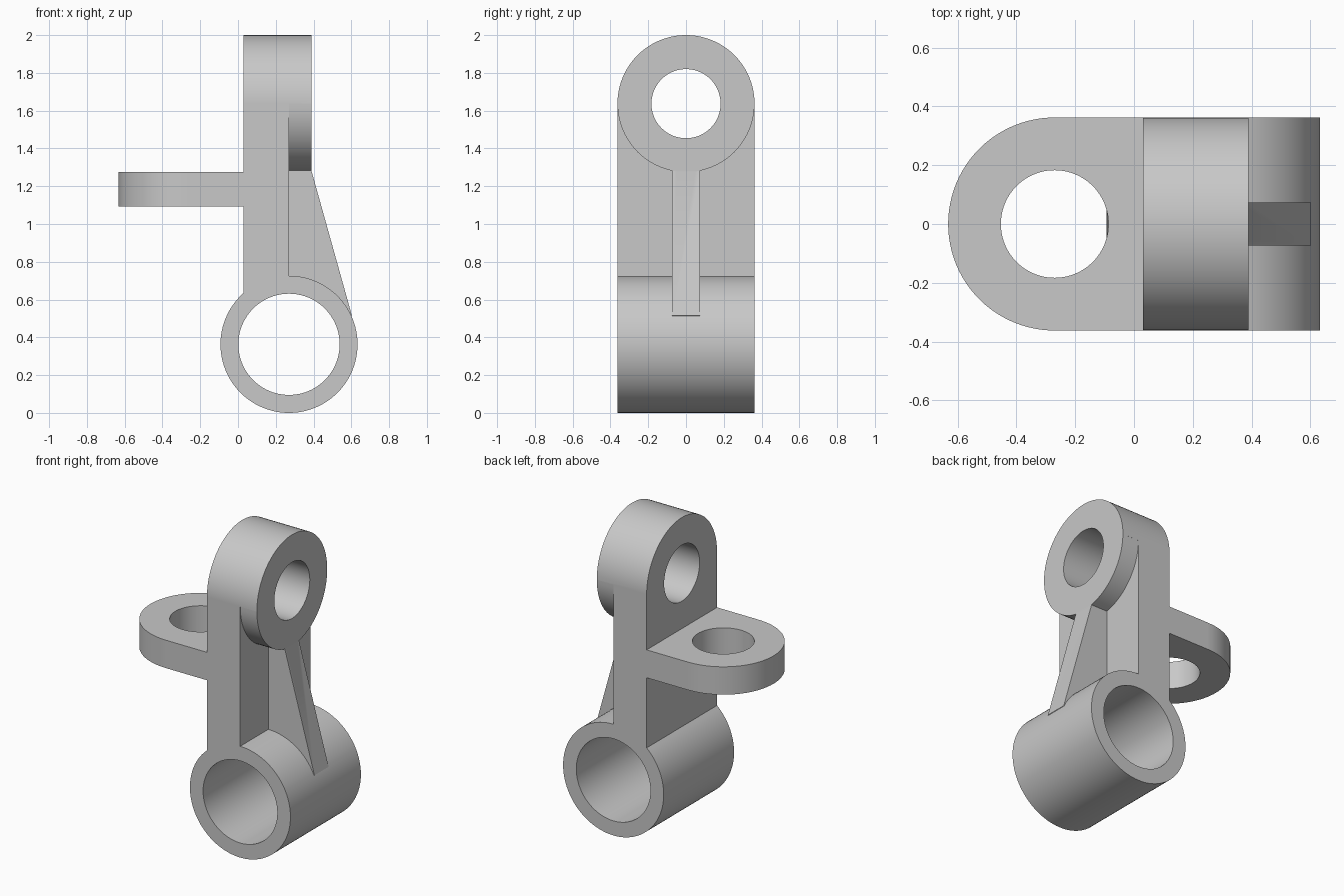
import bpy, bmesh, math

cube = bpy.data.objects.get("Cube")
if cube:
    bpy.data.objects.remove(cube, do_unlink=True)

grey = bpy.data.materials.new("plain grey")
grey.use_nodes = True
grey.diffuse_color = (0.58, 0.58, 0.58, 1)
grey.node_tree.nodes["Principled BSDF"].inputs["Base Color"].default_value = grey.diffuse_color

R = 0.363             # outer radius shared by sleeve, boss and tab
SMALL = 0.183         # bore of boss and tab
SLEEVE = (0.27, R)    # sleeve centre in x, z
BOSS = (0, 2 - R)     # boss centre in y, z
TAB = (-0.27, 0)      # tab centre in x, y
BACK, FACE, END = 0.03, 0.27, 0.39   # stem and boss planes in x
LOW, HIGH = 1.093, 1.275             # tab thickness in z


def arc(centre, radius, start, end):
    """Points along an arc, angles in degrees."""
    n = max(2, round(abs(end - start) / 3.75))
    angles = [math.radians(start + (end - start) * i / n) for i in range(n + 1)]
    return [(centre[0] + radius * math.cos(a), centre[1] + radius * math.sin(a)) for a in angles]


def disc(centre, radius):
    return arc(centre, radius, 0, 360)[:-1]


def prism(name, outline, axis, lo, hi):
    """Extrude a flat outline along an axis from lo to hi."""
    place = {"x": lambda a, b: (lo, a, b),
             "y": lambda a, b: (a, lo, b),
             "z": lambda a, b: (a, b, lo)}[axis]
    bm = bmesh.new()
    face = bm.faces.new([bm.verts.new(place(a, b)) for a, b in outline])
    top = bmesh.ops.extrude_face_region(bm, geom=[face])["geom"]
    move = [hi - lo if axis == k else 0 for k in "xyz"]
    bmesh.ops.translate(bm, vec=move, verts=[v for v in top if isinstance(v, bmesh.types.BMVert)])
    bmesh.ops.recalc_face_normals(bm, faces=bm.faces)
    mesh = bpy.data.meshes.new(name)
    bm.to_mesh(mesh)
    bm.free()
    mesh.materials.append(grey)
    obj = bpy.data.objects.new(name, mesh)
    bpy.context.collection.objects.link(obj)
    return obj


def combine(target, other, operation):
    """Apply a boolean and discard the helper."""
    mod = target.modifiers.new(operation, "BOOLEAN")
    mod.operation, mod.object, mod.solver = operation, other, "EXACT"
    bpy.context.view_layer.objects.active = target
    bpy.ops.object.modifier_apply(modifier=mod.name)
    bpy.data.objects.remove(other, do_unlink=True)


# Side silhouette: sleeve, stem, boss and tab in one outline
join = math.degrees(math.acos((BACK - SLEEVE[0]) / R))
outline = arc(SLEEVE, R, join, 450) + [
    (FACE, 1.25), (END, 1.25), (END, 2.1), (BACK, 2.1),
    (BACK, HIGH), (-0.7, HIGH), (-0.7, LOW), (BACK, LOW)]
bracket = prism("bracket", outline, "y", -0.5, 0.5)

# Trim to the round-topped end silhouette
stadium = arc(BOSS, R, 0, 180) + [(-R, -0.1), (R, -0.1)]
combine(bracket, prism("end_shape", stadium, "x", -1, 1), "INTERSECT")

# Round the underside of the boss in front of the stem
under = arc(BOSS, R - 0.0005, 180, 360) + [(0.5, BOSS[1]), (0.5, 1.2), (-0.5, 1.2), (-0.5, BOSS[1])]
combine(bracket, prism("boss_cutter", under, "x", FACE, 0.5), "DIFFERENCE")

# Round the end of the tab
tip = arc(TAB, R - 0.0005, 90, 270) + [(TAB[0], -0.5), (-0.9, -0.5), (-0.9, 0.5), (TAB[0], 0.5)]
combine(bracket, prism("tab_cutter", tip, "z", 1, 1.4), "DIFFERENCE")

# Tapered rib between boss and sleeve
rib = arc(SLEEVE, 0.315, 22, 93) + [(0.25, 1.3), (0.385, 1.3), (END, 1.278), (0.603, 0.515)]
combine(bracket, prism("rib", rib, "y", -0.073, 0.073), "UNION")

# Bores
for centre, radius, axis, lo, hi in (
        (SLEEVE, 0.268, "y", -0.6, 0.6),
        (BOSS, SMALL, "x", -0.2, 0.6),
        (TAB, SMALL, "z", 1, 1.4)):
    combine(bracket, prism("bore_cutter", disc(centre, radius), axis, lo, hi), "DIFFERENCE")

# Smooth curves, crisp edges
bpy.ops.object.select_all(action="DESELECT")
bracket.select_set(True)
bpy.context.view_layer.objects.active = bracket
bpy.ops.object.shade_smooth_by_angle(angle=math.radians(20))
weighted = bracket.modifiers.new("Weighted Normal", "WEIGHTED_NORMAL")
weighted.keep_sharp = True
